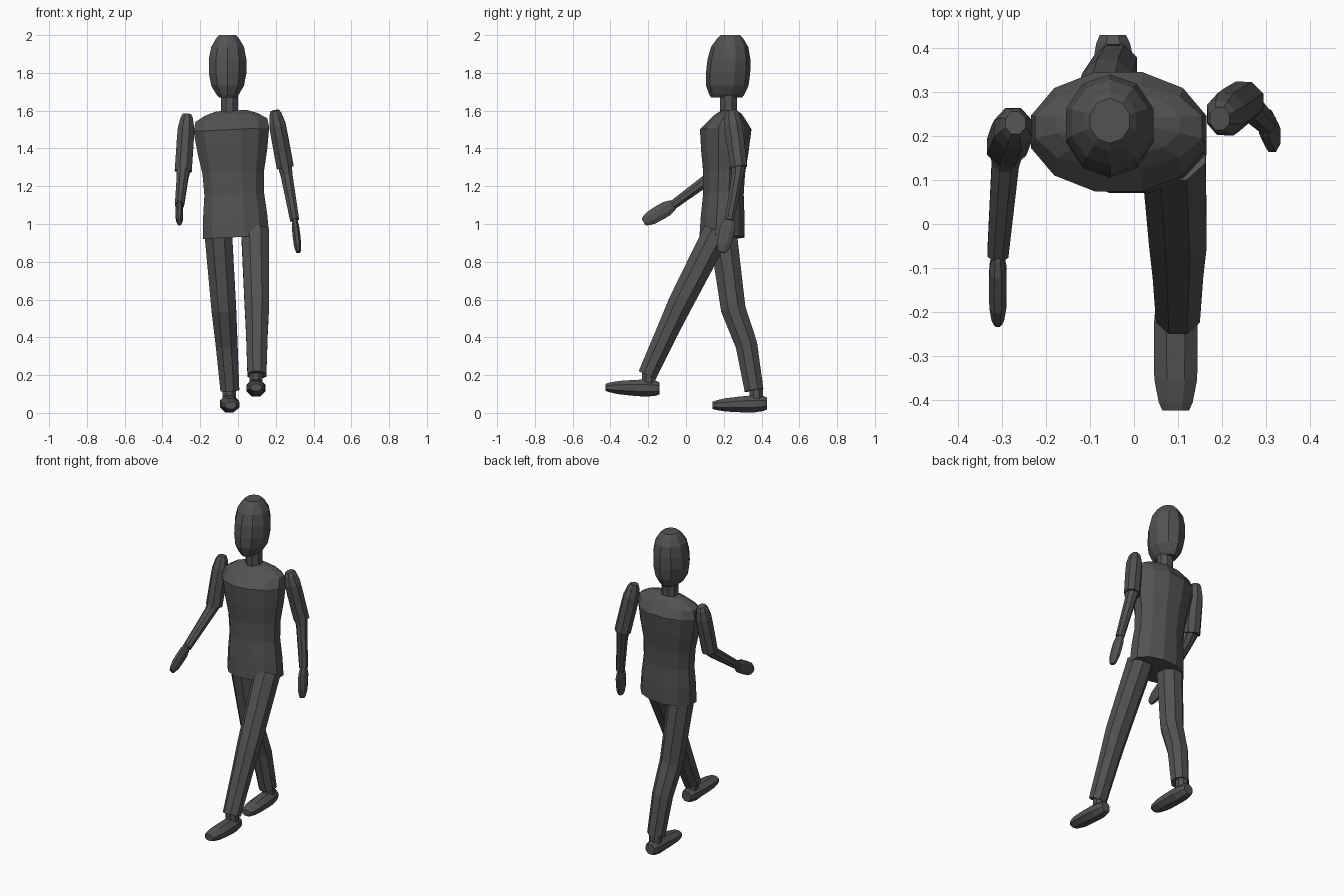
import bpy, bmesh, math
from mathutils import Vector

cube = bpy.data.objects.get("Cube")
if cube:
    bpy.data.objects.remove(cube)

grey = bpy.data.materials.new("charcoal_grey")
grey.use_nodes = True
grey.diffuse_color = (0.085, 0.085, 0.085, 1)
grey.node_tree.nodes["Principled BSDF"].inputs["Base Color"].default_value = grey.diffuse_color

UP = Vector((0, 0, 1))
FORWARD = Vector((0, -1, 0))


def loft(name, centres, radii, sides=8, axis=None, slope=0):
    """Skin flat-faced rings of (half width, half depth); they face the path unless axis is given."""
    bm = bmesh.new()
    grow = 1 / math.cos(math.pi / sides)
    last = len(centres) - 1
    loops = []
    for i, (centre, (width, depth)) in enumerate(zip(centres, radii)):
        along = axis or (centres[min(i + 1, last)] - centres[max(i - 1, 0)]).normalized()
        across = Vector((1, 0, 0))
        across = (across - along * across.dot(along)).normalized()
        outward = along.cross(across)
        loop = []
        for k in range(sides):
            angle = (k + 0.5) * math.tau / sides
            offset = across * width * math.cos(angle) + outward * depth * math.sin(angle)
            offset *= grow
            offset.z += slope * offset.x
            loop.append(bm.verts.new(centre + offset))
        loops.append(loop)
    for lower, upper in zip(loops, loops[1:]):
        for k in range(sides):
            following = (k + 1) % sides
            bm.faces.new((lower[k], lower[following], upper[following], upper[k]))
    bm.faces.new(loops[0][::-1])
    bm.faces.new(loops[-1])
    bmesh.ops.recalc_face_normals(bm, faces=bm.faces)
    mesh = bpy.data.meshes.new(name)
    bm.to_mesh(mesh)
    bm.free()
    mesh.materials.append(grey)
    part = bpy.data.objects.new(name, mesh)
    bpy.context.collection.objects.link(part)


def mix(start, end, t):
    return start + (end - start) * t


def bulge(t, pinch, power=4):
    """Full size in the middle, pinched towards both ends."""
    return 1 - pinch * abs(2 * t - 1) ** power


def eased(steps):
    """Fractions from zero to one, closer together near the ends."""
    return [(1 - math.cos(math.pi * k / steps)) / 2 for k in range(steps + 1)]


def tube(name, joints, start, end, **options):
    """Limb through its joints, tapering evenly from one radius to another."""
    last = len(joints) - 1
    sizes = [mix(start, end, i / last) for i in range(last + 1)]
    loft(name, joints, [(size, size) for size in sizes], **options)


def rounded(name, start, end, width, depth, taper=1, pinch=0.5, cut_end=False, axis=None):
    """Straight block with rounded ends; cut_end leaves the far end square."""
    centres, radii = [], []
    for t in eased(6):
        size = 1 if cut_end and t > 0.5 else bulge(t, pinch)
        centres.append(mix(start, end, t))
        radii.append((width * size, depth * size * mix(1, taper, t)))
    loft(name, centres, radii, axis=axis)


# Torso: narrow waist, widening to the shoulders, then closing to the collar
hem, chest = Vector((-0.01, 0.19, 0.93)), Vector((-0.035, 0.21, 1.5))
centres, radii = [], []
for k in range(6):
    t = k / 5
    width = 0.175 + 0.025 * t - 0.03 * math.sin(math.pi * t) ** 2
    centres.append(mix(hem, chest, t))
    radii.append((width, width * 0.68))
for rise, closing in ((0.05, 0.95), (0.08, 0.7), (0.1, 0.4)):
    centres.append(chest + UP * rise + FORWARD * -rise / 5)
    radii.append((width * closing, width * closing / 2))
loft("torso", centres, radii, sides=12, axis=UP, slope=0.05)

# Neck
nape = Vector((-0.045, 0.225, 1.57))
tube("neck", [nape, nape + UP * 0.12], 0.045, 0.045)

# Head: rounded crown, jaw deeper than it is wide
chin, crown = Vector((-0.055, 0.215, 1.67)), Vector((-0.055, 0.235, 2))
centres, radii = [], []
for t in eased(7):
    width = 0.1 * bulge(t, 0.55, 3)
    centres.append(mix(chin, crown, t))
    radii.append((width, width * 1.08 + 0.03 * (1 - t) ** 4))
loft("head", centres, radii, sides=10, axis=UP)

# Nose
nostrils = Vector((-0.05, 0.13, 1.76))
tube("nose", [nostrils, nostrils + UP * 0.1], 0.02, 0.008, sides=6, axis=UP)


# Arms: sleeve, forearm and hand between the joints
def arm(side, *joints):
    shoulder, elbow, wrist, tip = map(Vector, joints)
    rounded(side + "_upper_arm", shoulder, elbow, 0.045, 0.052, taper=0.85, cut_end=True)
    tube(side + "_forearm", [mix(elbow, shoulder, 0.05), mix(elbow, wrist, 0.15), wrist],
         0.038, 0.024)
    rounded(side + "_hand", mix(wrist, tip, -0.05), tip, 0.02, 0.042, taper=0.9)


arm("right", (-0.27, 0.23, 1.58), (-0.29, 0.175, 1.28), (-0.31, -0.07, 1.1), (-0.31, -0.225, 1.01))
arm("left", (0.195, 0.24, 1.6), (0.25, 0.28, 1.3), (0.3, 0.23, 1.02), (0.32, 0.19, 0.85))


# Legs: hip, knee, calf and ankle; feet: heel to toe
def leg(side, heel, toe, *joints):
    hip, knee, calf, ankle = map(Vector, joints)
    heel, toe = Vector(heel), Vector(toe)
    tube(side + "_leg", [hip, knee, calf, ankle], 0.073, 0.05)
    rounded(side + "_foot", heel, toe, 0.05, 0.052, taper=0.6, pinch=0.4, axis=FORWARD)
    instep = mix(heel, toe, 0.2)
    tube(side + "_ankle", [instep, instep + UP * 0.1], 0.035, 0.035, axis=UP)


leg("left", (0.095, -0.14, 0.13), (0.095, -0.425, 0.135),
    (0.09, 0.165, 0.96), (0.1, -0.03, 0.58), (0.1, -0.1, 0.43), (0.1, -0.205, 0.2))
leg("right", (-0.048, 0.43, 0.05), (-0.04, 0.14, 0.04),
    (-0.105, 0.195, 0.96), (-0.075, 0.25, 0.55), (-0.06, 0.32, 0.36), (-0.043, 0.36, 0.12))
